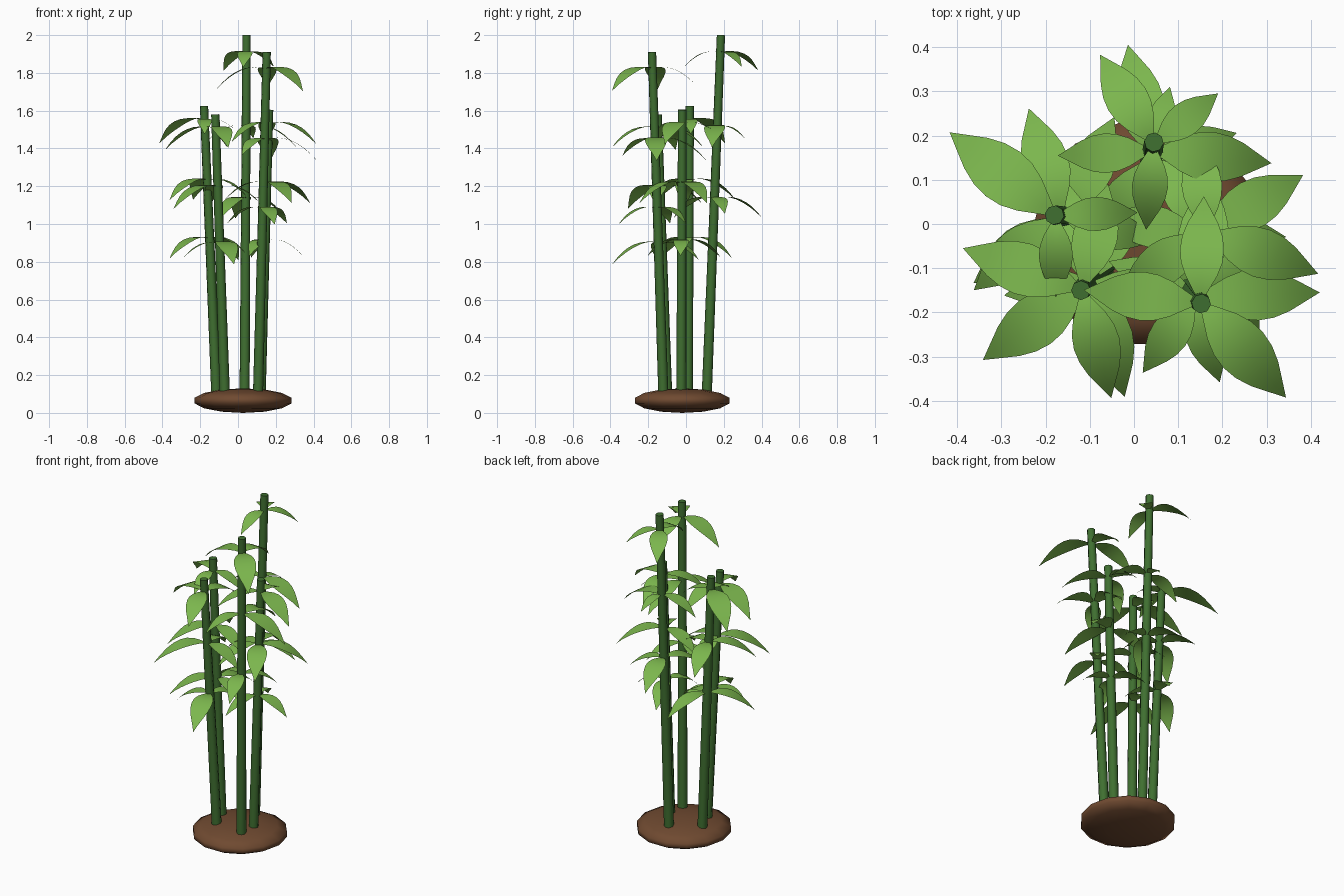
import bpy
import bmesh
from math import radians, sin, cos
from mathutils import Vector, Matrix

cube = bpy.data.objects.get("Cube")
if cube:
    bpy.data.objects.remove(cube, do_unlink=True)


def make_material(name, colour):
    mat = bpy.data.materials.new(name)
    mat.use_nodes = True
    mat.diffuse_color = (*colour, 1)
    mat.node_tree.nodes["Principled BSDF"].inputs["Base Color"].default_value = (*colour, 1)
    return mat


stem_green = make_material("stem_green", (0.05, 0.16, 0.03))
leaf_green = make_material("leaf_green", (0.2, 0.47, 0.075))
soil_brown = make_material("soil_brown", (0.16, 0.068, 0.03))


def add_object(name, bm, material, smooth_angle=50):
    mesh = bpy.data.meshes.new(name)
    bm.to_mesh(mesh)
    bm.free()
    mesh.materials.append(material)
    obj = bpy.data.objects.new(name, mesh)
    bpy.context.scene.collection.objects.link(obj)
    bpy.ops.object.select_all(action="DESELECT")
    obj.select_set(True)
    bpy.context.view_layer.objects.active = obj
    bpy.ops.object.shade_smooth_by_angle(angle=radians(smooth_angle))


# Soil mound: a flattened low-poly sphere
bm = bmesh.new()
bmesh.ops.create_uvsphere(bm, u_segments=14, v_segments=7, radius=1,
                          matrix=Matrix.Rotation(radians(90), 4, "Z"))
bmesh.ops.scale(bm, vec=(0.264, 0.264, 0.065), verts=bm.verts)
bmesh.ops.translate(bm, vec=(0.027, -0.02, 0.065), verts=bm.verts)
add_object("soil_mound", bm, soil_brown, 180)


def build_stem(name, foot, tip):
    bm = bmesh.new()
    axis = tip - foot
    bmesh.ops.create_cone(bm, cap_ends=True, segments=8, radius1=0.027,
                          radius2=0.022, depth=axis.length)
    turn = axis.to_track_quat("Z", "Y").to_matrix().to_4x4()
    bmesh.ops.transform(bm, matrix=Matrix.Translation((foot + tip) / 2) @ turn,
                        verts=bm.verts)
    add_object(name, bm, stem_green)


# Half-width of a leaf, from stalk to point
OUTLINE = (0.01, 0.08, 0.15, 0.195, 0.208, 0.19, 0.143, 0.072, 0)


def add_leaf(bm, root, azimuth, length):
    out = Vector((cos(azimuth), sin(azimuth), 0))
    side = Vector((-out.y, out.x, 0))
    rows = []
    for i, half in enumerate(OUTLINE):
        t = i / (len(OUTLINE) - 1)
        mid = root + length * (out * t + Vector((0, 0, 0.34 * t - 0.74 * t * t)))
        if half == 0:
            rows.append([bm.verts.new(mid)])
        else:
            rows.append([bm.verts.new(mid + side * half * length * s) for s in (-1, 0, 1)])
    for a, b in zip(rows, rows[1:]):
        for k in range(2):
            if len(b) == 1:
                bm.faces.new((a[k], b[0], a[k + 1]))
            else:
                bm.faces.new((a[k], b[k], b[k + 1], a[k + 1]))
    bm.normal_update()


# Each stem: foot, tip, then three tiers of (direction in degrees, length)
STEMS = {
    "back": ((0.035, 0.11), (0.045, 0.185, 2.0), (
        ((121, 0.235), (38, 0.185), (265, 0.195)),
        ((354, 0.27), (183, 0.215), (75, 0.15)),
        ((102, 0.26), (239, 0.25), (16, 0.2)))),
    "front_left": ((0.106, -0.12), (0.152, -0.18, 1.91), (
        ((174, 0.265), (88, 0.24), (312, 0.29)),
        ((2, 0.28), (235, 0.21), (83, 0.275)),
        ((287, 0.215), (160, 0.2), (50, 0.2)))),
    "right": ((-0.115, 0.01), (-0.18, 0.02, 1.625), (
        ((142, 0.305), (2, 0.185), (270, 0.185)),
        ((107, 0.255), (220, 0.26), (345, 0.22)),
        ((215, 0.26), (345, 0.2), (65, 0.25)))),
    "front_right": ((-0.07, -0.10), (-0.12, -0.15, 1.58), (
        ((161, 0.285), (285, 0.255), (76, 0.245)),
        ((216, 0.29), (353, 0.23), (100, 0.23)),
        ((286, 0.275), (63, 0.22), (190, 0.2)))),
    "left": ((0.12, -0.025), (0.165, -0.02, 1.605), (
        ((340, 0.27), (215, 0.24), (95, 0.22)),
        ((30, 0.265), (172, 0.23), (300, 0.26)),
        ((358, 0.2), (110, 0.22), (245, 0.2)))),
}
TIER_HEIGHTS = (0.953, 0.757, 0.567)

for name, (foot, tip, tiers) in STEMS.items():
    foot, tip = Vector((*foot, 0.1)), Vector(tip)
    build_stem(name + "_stem", foot, tip)
    bm = bmesh.new()
    for share, leaves in zip(TIER_HEIGHTS, tiers):
        root = foot.lerp(tip, (share * tip.z - foot.z) / (tip.z - foot.z))
        for angle, length in leaves:
            add_leaf(bm, root, radians(angle), length)
    add_object(name + "_leaves", bm, leaf_green)
